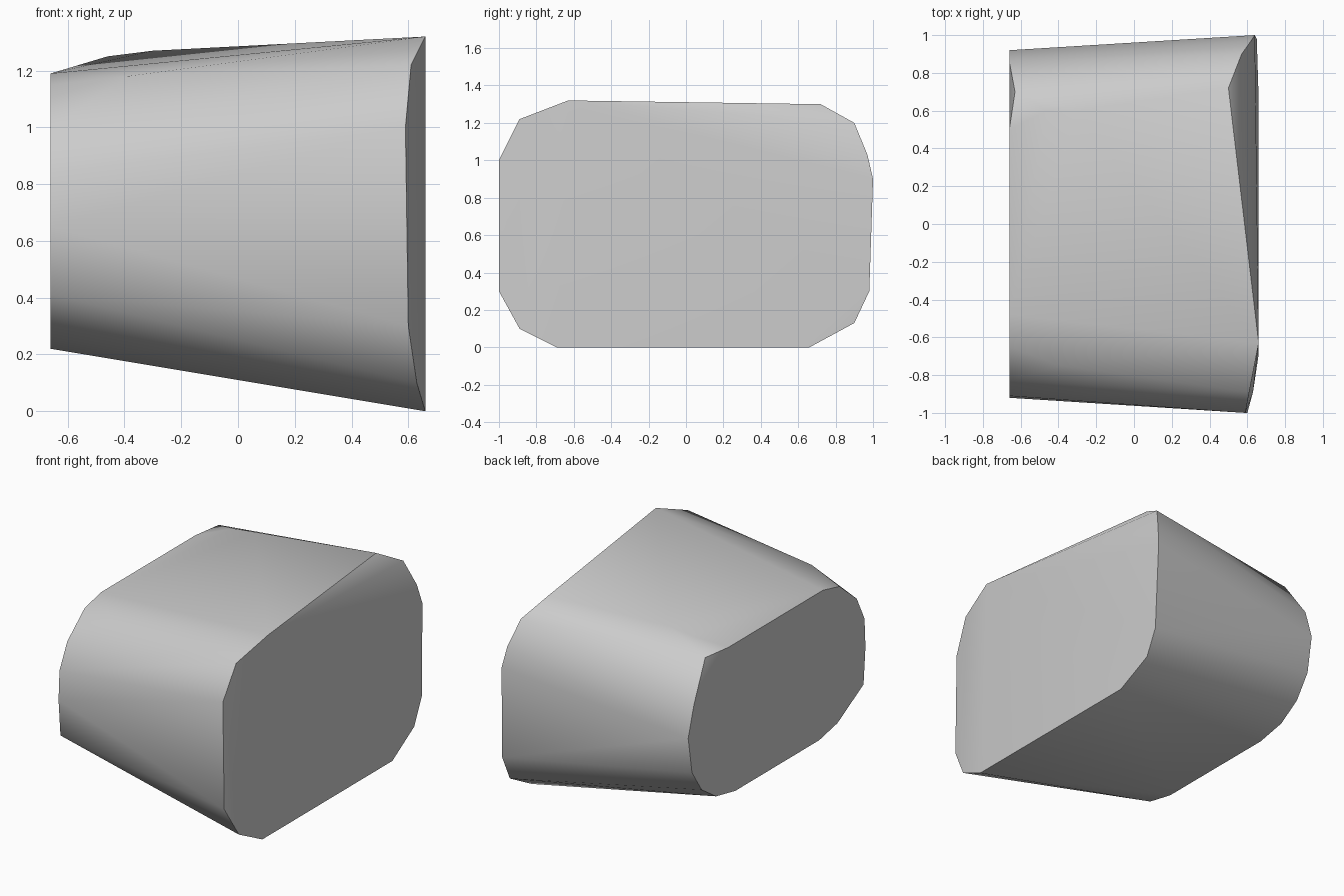
import bpy
import bmesh
import math

# Remove the default object
default_cube = bpy.data.objects.get("Cube")
if default_cube:
    bpy.data.objects.remove(default_cube, do_unlink=True)


def make_material(name, colour):
    material = bpy.data.materials.new(name)
    material.use_nodes = True
    material.diffuse_color = colour
    shader = next(n for n in material.node_tree.nodes if n.type == "BSDF_PRINCIPLED")
    shader.inputs["Base Color"].default_value = colour
    return material


def hull_object(name, points, material):
    """Wrap a convex skin around the section points."""
    mesh = bpy.data.meshes.new(name)
    bm = bmesh.new()
    for point in points:
        bm.verts.new(point)
    result = bmesh.ops.convex_hull(bm, input=bm.verts[:])
    unused = set(result["geom_interior"]) | set(result["geom_unused"])
    loose = [v for v in unused if isinstance(v, bmesh.types.BMVert) and not v.link_faces]
    bmesh.ops.delete(bm, geom=loose, context="VERTS")
    # Merge coplanar triangles so the end caps stay flat
    bmesh.ops.dissolve_limit(bm, angle_limit=math.radians(1), verts=bm.verts[:], edges=bm.edges[:])
    bmesh.ops.recalc_face_normals(bm, faces=bm.faces[:])
    bm.to_mesh(mesh)
    bm.free()
    mesh.materials.append(material)
    obj = bpy.data.objects.new(name, mesh)
    bpy.context.collection.objects.link(obj)
    return obj


# Small rounded end, as (y, z) outline
small_x = -0.66
small_end = [
    (0.5, 1.19), (-0.48, 1.19), (-0.65, 1.15), (-0.83, 1), (-0.91, 0.84),
    (-0.92, 0.65), (-0.9, 0.41), (-0.83, 0.41), (-0.63, 0.26), (-0.44, 0.22),
    (0.43, 0.22), (0.63, 0.26), (0.78, 0.36), (0.88, 0.51), (0.92, 0.75), (0.86, 0.95),
]

# Large end, slightly bevelled, as (x, y, z) outline
large_end = [
    (0.59, -1, 1), (0.61, -0.89, 1.22), (0.66, -0.63, 1.32),
    (0.5, 0.72, 1.3), (0.57, 0.9, 1.2), (0.62, 0.97, 1.03), (0.64, 1, 0.9),
    (0.65, 0.98, 0.3), (0.65, 0.9, 0.13), (0.66, 0.66, 0),
    (0.66, -0.69, 0), (0.63, -0.89, 0.1), (0.6, -1, 0.3),
]

# Shoulder points where the top swells near the small end
shoulder = [(-0.63, 0.7, 1.19), (-0.46, 0.6, 1.25), (-0.3, 0.6, 1.27), (-0.39, -0.75, 1.18)]

grey = make_material("plain grey", (0.6, 0.6, 0.6, 1))
points = [(small_x, y, z) for y, z in small_end] + large_end + shoulder
body = hull_object("tapered_body", points, grey)

# Smooth sides with crisp end edges
bpy.ops.object.select_all(action="DESELECT")
body.select_set(True)
bpy.context.view_layer.objects.active = body
bpy.ops.object.shade_smooth_by_angle(angle=math.radians(35))
